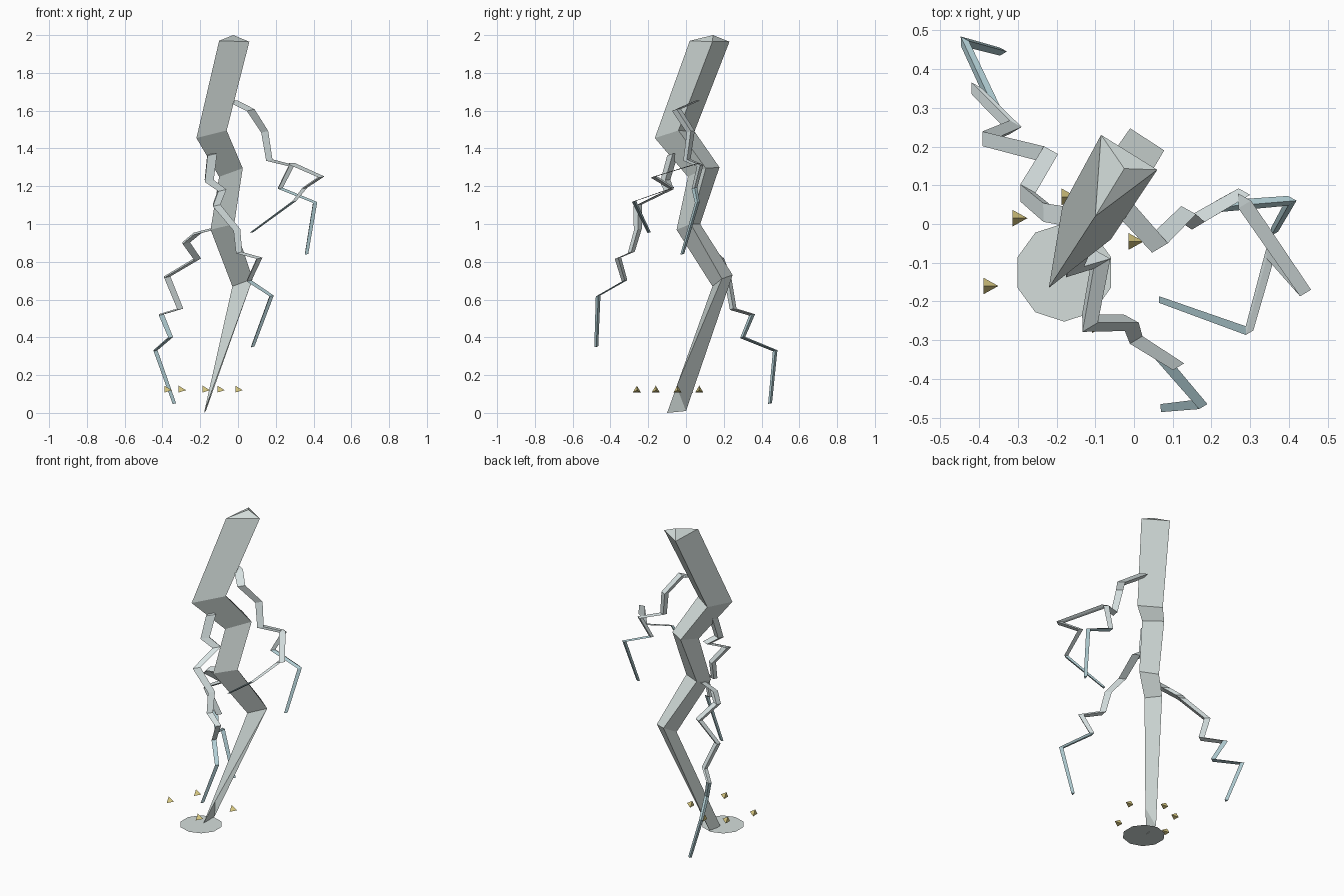
import bpy, bmesh, math
from mathutils import Vector

if "Cube" in bpy.data.objects:
    bpy.data.objects.remove(bpy.data.objects["Cube"])


def material(name, rgb):
    m = bpy.data.materials.new(name)
    m.diffuse_color = (*rgb, 1)
    m.use_nodes = True
    m.node_tree.nodes["Principled BSDF"].inputs["Base Color"].default_value = m.diffuse_color
    return m


PALE = material("pale grey", (0.66, 0.73, 0.71))
BRANCH = material("branch grey", (0.71, 0.79, 0.79))
TEAL = material("pale teal", (0.45, 0.63, 0.67))
GOLD = material("spark gold", (0.72, 0.61, 0.23))


def finish(bm, name, mats):
    bmesh.ops.recalc_face_normals(bm, faces=bm.faces)
    mesh = bpy.data.meshes.new(name)
    bm.to_mesh(mesh)
    bm.free()
    for m in mats:
        mesh.materials.append(m)
    ob = bpy.data.objects.new(name, mesh)
    bpy.context.collection.objects.link(ob)
    return ob


def loft(name, rings, mats, tip_from=999, peak=None):
    """Join triangular rings; segments from tip_from on use the second material."""
    bm = bmesh.new()
    vs = [[bm.verts.new(p) for p in r] for r in rings]
    for i in range(len(vs) - 1):
        a, b = vs[i], vs[i + 1]
        for k in range(3):
            n = (k + 1) % 3
            f = bm.faces.new((a[k], a[n], b[n], b[k]))
            f.material_index = 1 if i >= tip_from else 0
    if peak:
        p = bm.verts.new(peak)
        for k in range(3):
            bm.faces.new((vs[0][k], vs[0][(k + 1) % 3], p))
    else:
        bm.faces.new(vs[0])
    end = bm.faces.new(vs[-1])
    end.material_index = 1 if tip_from < 999 else 0
    return finish(bm, name, mats)


# main bolt: triangular rings from the top to the ground
loft("main_bolt", [
    [(-0.10, 0.02, 1.97), (0.06, 0.14, 1.965), (-0.085, 0.23, 1.965)],
    [(-0.22, -0.165, 1.455), (-0.06, -0.04, 1.495), (-0.185, 0.045, 1.49)],
    [(-0.10, 0.01, 1.25), (0.025, 0.105, 1.295), (-0.085, 0.177, 1.30)],
    [(-0.145, -0.05, 0.97), (-0.02, 0.025, 1.0), (-0.13, 0.075, 1.0)],
    [(-0.03, 0.14, 0.67), (0.078, 0.19, 0.71), (-0.01, 0.247, 0.73)],
    [(-0.18, -0.10, 0.0), (-0.13, -0.05, 0.14), (-0.17, 0.0, 0.01)],
], [PALE], peak=(-0.025, 0.143, 2.0))


# side branches: tapering triangular tubes along zigzag paths
def branch(name, path, r0, r1, teal_segments):
    n = len(path) - 1
    rings = []
    for i, p in enumerate(path):
        r = r0 + (r1 - r0) * i / n
        rings.append([Vector(p) + Vector((r * math.cos(math.radians(a)),
                                          r * math.sin(math.radians(a)), dz * r))
                      for a, dz in ((241, -0.25), (1, 0.1), (121, 0.15))])
    loft(name, rings, [BRANCH, TEAL], n - teal_segments)


branch("right_branch", [
    (-0.03, 0.05, 1.65), (0.06, -0.05, 1.605), (0.135, 0.025, 1.49), (0.16, 0.005, 1.34),
    (0.28, 0.075, 1.31), (0.22, 0.045, 1.19), (0.405, 0.06, 1.115), (0.36, -0.02, 0.84)],
    0.030, 0.012, 2)
branch("right_fork", [
    (0.28, 0.06, 1.32), (0.438, -0.17, 1.25), (0.35, -0.075, 1.19),
    (0.295, -0.275, 1.12), (0.07, -0.195, 0.955)], 0.022, 0.010, 1)
branch("left_branch", [
    (-0.10, 0.01, 0.98), (-0.22, 0.03, 0.95), (-0.28, 0.08, 0.90), (-0.22, 0.18, 0.815),
    (-0.38, 0.22, 0.72), (-0.31, 0.25, 0.55), (-0.41, 0.35, 0.52), (-0.36, 0.30, 0.40),
    (-0.44, 0.472, 0.33), (-0.34, 0.445, 0.05)], 0.030, 0.012, 3)
branch("front_branch", [
    (-0.145, -0.07, 1.37), (-0.16, -0.11, 1.23), (-0.09, -0.09, 1.18), (-0.12, -0.255, 1.10),
    (-0.012, -0.255, 0.97), (0.0, -0.29, 0.85), (0.11, -0.36, 0.82), (0.055, -0.325, 0.70),
    (0.175, -0.465, 0.62), (0.075, -0.475, 0.35)], 0.034, 0.012, 2)

# ground disc
CENTRE = Vector((-0.18, -0.125, 0.0))
bm = bmesh.new()
bmesh.ops.create_circle(bm, cap_ends=True, segments=10, radius=0.127)
bmesh.ops.translate(bm, verts=bm.verts, vec=CENTRE + Vector((0, 0, 0.004)))
disc = finish(bm, "ground_disc", [PALE])
if disc.data.polygons[0].normal.z < 0:
    disc.data.flip_normals()

# sparks: little pyramids pointing right, around the disc
for i, (x, y) in enumerate([(-0.37, -0.16), (-0.295, 0.015), (-0.168, 0.07),
                            (0.005, -0.045), (-0.09, -0.26)]):
    bm = bmesh.new()
    tip = bm.verts.new((x + 0.02, y, 0.12))
    base = [bm.verts.new((x - 0.019, y + 0.025 * math.sin(t), 0.12 + 0.024 * math.cos(t)))
            for t in (0, 2 * math.pi / 3, 4 * math.pi / 3)]
    bm.faces.new(base)
    for k in range(3):
        bm.faces.new((base[k], base[(k + 1) % 3], tip))
    finish(bm, f"spark_{i + 1}", [GOLD])
